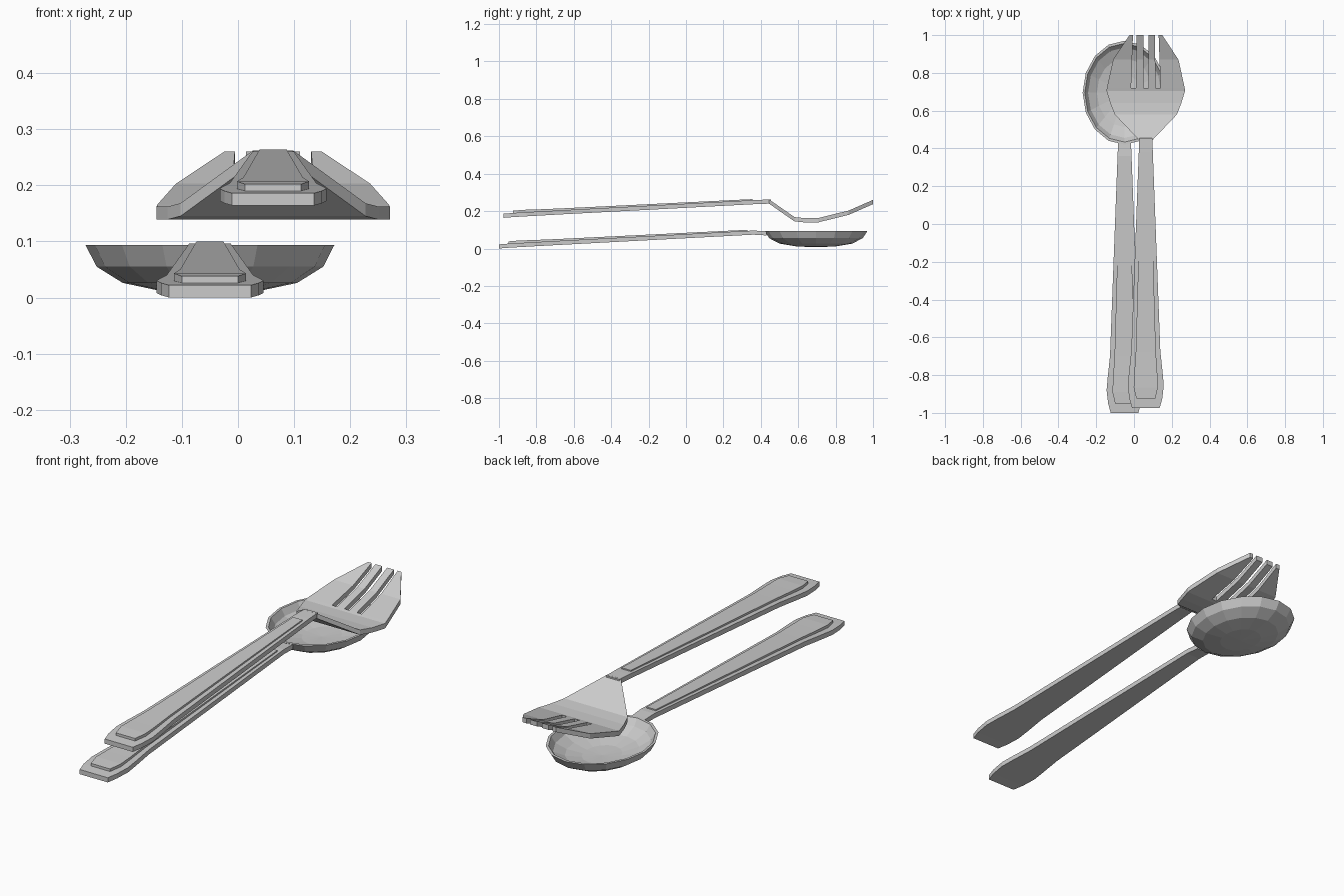
import bpy, bmesh, math

if "Cube" in bpy.data.objects:
    bpy.data.objects.remove(bpy.data.objects["Cube"])


def finish(bm, name, loc):
    bmesh.ops.recalc_face_normals(bm, faces=bm.faces)
    me = bpy.data.meshes.new(name)
    bm.to_mesh(me)
    bm.free()
    ob = bpy.data.objects.new(name, me)
    ob.location = loc
    bpy.context.collection.objects.link(ob)
    return ob


def thicken(bm, depth):
    # extrude the open top surface straight down into a closed solid
    top = list(bm.faces)
    new = bmesh.ops.extrude_face_region(bm, geom=top, use_keep_orig=True)["geom"]
    bmesh.ops.translate(bm, vec=(0, 0, -depth),
                        verts=[g for g in new if isinstance(g, bmesh.types.BMVert)])


def surface(rows, skip=lambda r, c: False):
    # rows: lists of equally many points, joined into quads
    bm = bmesh.new()
    grid = [[bm.verts.new(p) for p in row] for row in rows]
    for r in range(len(grid) - 1):
        for c in range(len(grid[0]) - 1):
            if not skip(r, c):
                a, b = grid[r], grid[r + 1]
                bm.faces.new((a[c], a[c + 1], b[c + 1], b[c]))
    bmesh.ops.delete(bm, geom=[v for v in bm.verts if not v.link_faces], context='VERTS')
    return bm


def strip(name, stations, depth, loc):
    bm = surface([[(-w, y, z), (w, y, z)] for y, w, z in stations])
    thicken(bm, depth)
    return finish(bm, name, loc)


def handle(prefix, loc, end_z):
    # tapered bar with a raised decorative panel on top
    bar = [(-1, .073, .022), (-.95, .087, .026), (-.88, .095, .030), (-.81, .089, .034),
           (-.70, .077, .040), (.36, .037, .096), (.43, .034, end_z)]
    strip(prefix + "_handle", bar, .022, loc)
    panel = [(-.95, .050, .038), (-.89, .064, .043), (-.82, .061, .045),
             (-.70, .053, .050), (.33, .024, .100)]
    strip(prefix + "_handle_panel", panel, .016, loc)


SPOON = (-.05, 0, 0)
FORK = (.0625, .025, .164)
handle("spoon", SPOON, .092)
handle("fork", FORK, .098)

# spoon bowl: thin oval shell, outer profile then inner profile
outer = [(.38, .011), (.70, .026), (.91, .055), (1, .094)]
inner = [(.95, .094), (.87, .064), (.66, .038), (.36, .023)]
bm = bmesh.new()
N = 16
rings = [[bm.verts.new((.222 * r * math.cos(2 * math.pi * i / N),
                        .275 * r * math.sin(2 * math.pi * i / N), z))
          for i in range(N)] for r, z in outer + inner]
for a, b in zip(rings, rings[1:]):
    for i in range(N):
        j = (i + 1) % N
        bm.faces.new((a[i], a[j], b[j], b[i]))
for ring, z in ((rings[0], .007), (rings[-1], .019)):
    tip = bm.verts.new((0, 0, z))
    for i in range(N):
        bm.faces.new((ring[i], ring[(i + 1) % N], tip))
finish(bm, "spoon_bowl", (-.05, .695, 0))

# fork head: y, half width, top z, and slot edges as offsets from the centre
stations = [(.445, .036, .262), (.58, .165, .168), (.64, .188, .162), (.705, .208, .162),
            (.72, .206, .166), (.87, .173, .203), (1.0, .087, .260)]
rows = []
for y, w, z in stations:
    t = max(0, (y - .72) / .28)
    k = min(1, w / .16) if y < .72 else 1
    half = [.013 * k, (.052 - .004 * t) * k, (.078 - .010 * t) * k, w]
    rows.append([(x, y, z) for x in [-h for h in reversed(half)] + half])
bm = surface(rows, skip=lambda r, c: r >= 4 and c in (1, 3, 5))
thicken(bm, .023)
finish(bm, "fork_head", (.0625, 0, 0))
